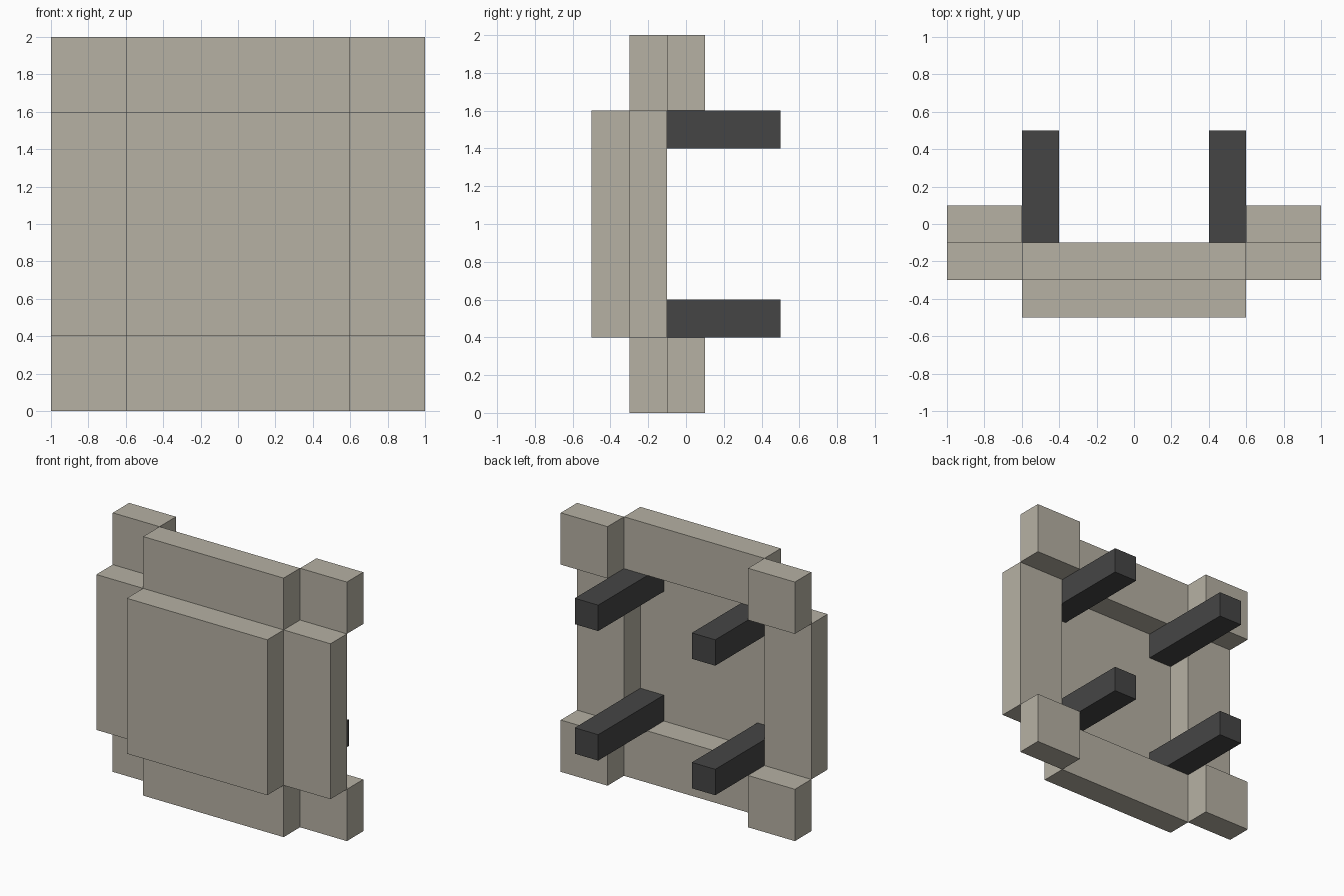
import bpy
import bmesh
from mathutils import Vector

cube = bpy.data.objects.get("Cube")
if cube:
    bpy.data.objects.remove(cube, do_unlink=True)


def make_material(name, rgb):
    mat = bpy.data.materials.new(name)
    mat.use_nodes = True
    colour = (*rgb, 1.0)
    mat.diffuse_color = colour
    mat.node_tree.nodes["Principled BSDF"].inputs["Base Color"].default_value = colour
    return mat


stone = make_material("warm grey", (0.468, 0.440, 0.371))
dark = make_material("charcoal", (0.060, 0.060, 0.060))


def box(name, x, y, z, mat):
    """Box spanning the (min, max) ranges x, y and z."""
    lo, hi = (Vector(c) for c in zip(x, y, z))
    bm = bmesh.new()
    bmesh.ops.create_cube(bm, size=1)
    for v in bm.verts:
        v.co = (lo + hi) / 2 + v.co * (hi - lo)
    mesh = bpy.data.meshes.new(name)
    bm.to_mesh(mesh)
    bm.free()
    mesh.materials.append(mat)
    obj = bpy.data.objects.new(name, mesh)
    bpy.context.collection.objects.link(obj)
    return obj


# Three steps in depth: front panel, edge bars, corner blocks
FRONT, EDGE, CORNER = (-0.5, -0.3), (-0.3, -0.1), (-0.1, 0.1)
MID_X, MID_Z = (-0.6, 0.6), (0.4, 1.6)
SIDES = {"right": ((-1.0, -0.6), (-0.6, -0.4)), "left": ((0.6, 1.0), (0.4, 0.6))}
LEVELS = {"bottom": ((0.0, 0.4), (0.4, 0.6)), "top": ((1.6, 2.0), (1.4, 1.6))}

box("front_panel", MID_X, FRONT, MID_Z, stone)

# Edge bars around the panel
for side, (outer_x, _) in SIDES.items():
    box(f"{side}_edge_bar", outer_x, EDGE, MID_Z, stone)
for level, (outer_z, _) in LEVELS.items():
    box(f"{level}_edge_bar", MID_X, EDGE, outer_z, stone)

# Corner blocks, and rods running back from the panel's inner corners
for side, (outer_x, rod_x) in SIDES.items():
    for level, (outer_z, rod_z) in LEVELS.items():
        box(f"{level}_{side}_corner_block", outer_x, CORNER, outer_z, stone)
        box(f"{level}_{side}_rod", rod_x, (-0.3, 0.5), rod_z, dark)
